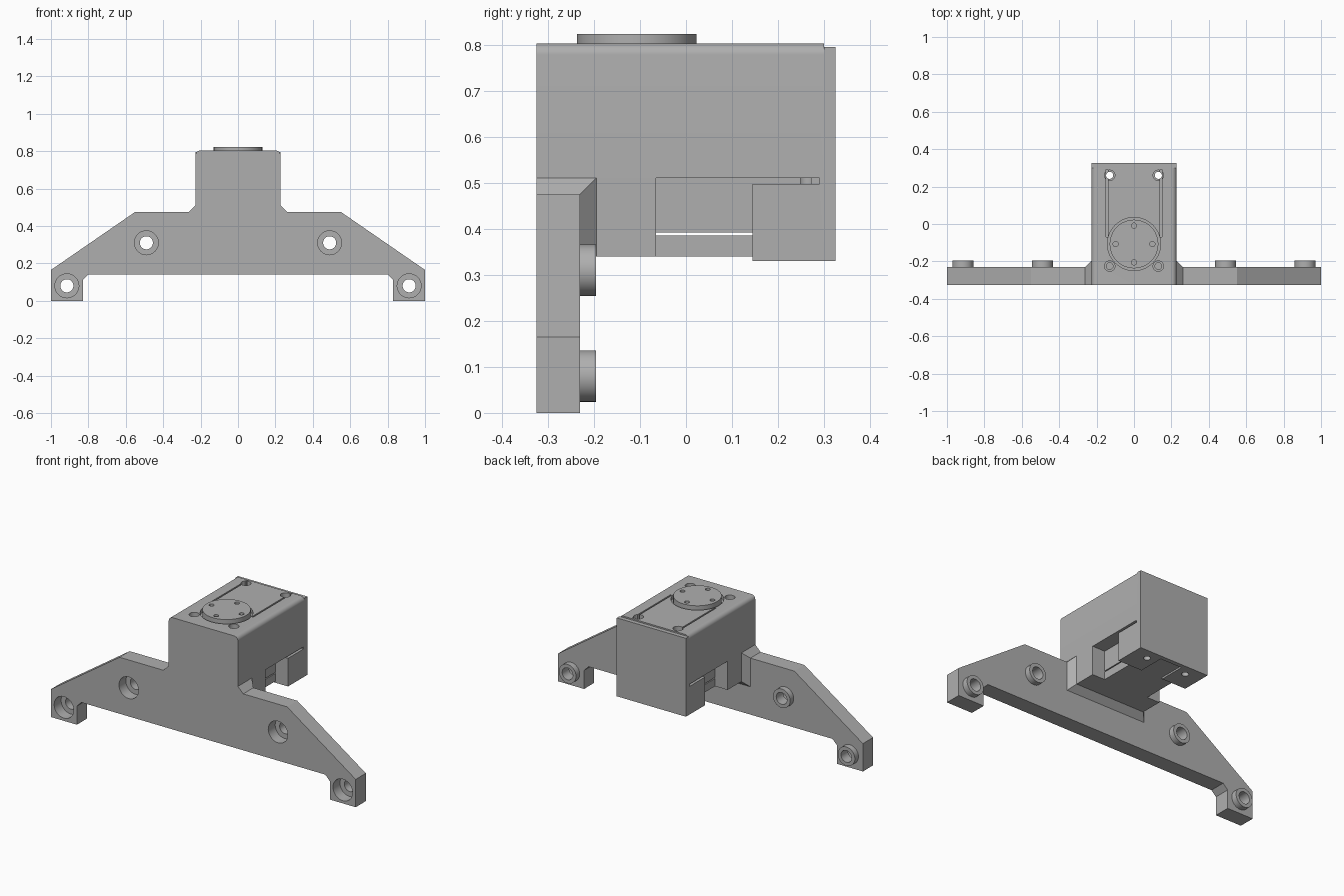
import bpy, bmesh, math
from mathutils import Matrix, Vector

if "Cube" in bpy.data.objects:
    bpy.data.objects.remove(bpy.data.objects["Cube"])

grey = bpy.data.materials.new("plain_grey")
grey.diffuse_color = (0.43, 0.43, 0.43, 1)
grey.use_nodes = True
grey.node_tree.nodes["Principled BSDF"].inputs["Base Color"].default_value = grey.diffuse_color


def make(name, bm):
    bmesh.ops.recalc_face_normals(bm, faces=bm.faces)
    me = bpy.data.meshes.new(name)
    bm.to_mesh(me)
    bm.free()
    me.materials.append(grey)
    ob = bpy.data.objects.new(name, me)
    bpy.context.collection.objects.link(ob)
    return ob


def prism(name, pts, y0, y1):
    """Front profile (x, z) extruded along y."""
    bm = bmesh.new()
    f = bm.faces.new([bm.verts.new((x, y0, z)) for x, z in pts])
    r = bmesh.ops.extrude_face_region(bm, geom=[f])
    vs = [v for v in r["geom"] if isinstance(v, bmesh.types.BMVert)]
    bmesh.ops.translate(bm, verts=vs, vec=(0, y1 - y0, 0))
    return make(name, bm)


def block(name, x0, x1, y0, y1, z0, z1):
    return prism(name, [(x0, z0), (x1, z0), (x1, z1), (x0, z1)], y0, y1)


def cyl(name, r, a, b, n=40):
    """Cylinder from point a to point b."""
    a, b = Vector(a), Vector(b)
    d = b - a
    m = Matrix.Translation((a + b) / 2) @ d.to_track_quat("Z", "Y").to_matrix().to_4x4()
    bm = bmesh.new()
    bmesh.ops.create_cone(bm, cap_ends=True, segments=n, radius1=r, radius2=r,
                          depth=d.length, matrix=m)
    return make(name, bm)


def boolean(ob, others, op):
    bpy.context.view_layer.objects.active = ob
    for o in others:
        m = ob.modifiers.new("bool", "BOOLEAN")
        m.operation, m.solver, m.object = op, "EXACT", o
        bpy.ops.object.modifier_apply(modifier=m.name)
        bpy.data.objects.remove(o)


def smooth(ob):
    bpy.ops.object.select_all(action="DESELECT")
    ob.select_set(True)
    bpy.context.view_layer.objects.active = ob
    bpy.ops.object.shade_smooth_by_angle(angle=math.radians(30))


# Housing with rounded long top edges
R, W, TOP = 0.025, 0.227, 0.803
arc = [(W - R + R * math.cos(t), TOP - R + R * math.sin(t))
       for t in [i * math.pi / 16 for i in range(9)]]
half = [(W, 0.34)] + arc
body = prism("bracket_housing", half + [(-x, z) for x, z in reversed(half)], -0.325, 0.30)

# Winged mounting plate
wing = [(0.80, 0.14), (0.83, 0.11), (0.83, 0), (1, 0), (1, 0.165),
        (0.55, 0.475), (0.262, 0.475), (W, 0.51)]
plate = prism("plate", wing + [(-x, z) for x, z in reversed(wing)], -0.325, -0.23)

# Chamfered collar where the housing meets the plate
bm = bmesh.new()
for s in (-1, 1):
    for p in [(0.262, -0.23, 0.305), (0.262, -0.23, 0.475), (W, -0.195, 0.34),
              (W, -0.195, 0.51), (W, -0.23, 0.51),
              (0.262, -0.25, 0.305), (0.262, -0.25, 0.475), (W, -0.25, 0.51)]:
        bm.verts.new((s * p[0], p[1], p[2]))
bmesh.ops.convex_hull(bm, input=bm.verts)
collar = make("collar", bm)

# Bosses behind the plate and feet under the housing
centres = [(s * x, z) for s in (-1, 1) for x, z in ((0.49, 0.31), (0.915, 0.08))]
adds = [plate, collar]
adds += [cyl("boss", 0.056, (x, -0.26, z), (x, -0.196, z)) for x, z in centres]
adds += [block("foot", min(s * 0.07, s * W), max(s * 0.07, s * W), 0.145, 0.30, 0.33, 0.36)
         for s in (-1, 1)]
boolean(body, adds, "UNION")

cuts = []
# Counterbored mounting holes
for x, z in centres:
    cuts.append(cyl("bore", 0.064, (x, -0.35, z), (x, -0.26, z)))
    cuts.append(cyl("hole", 0.035, (x, -0.35, z), (x, -0.15, z)))
for s in (-1, 1):
    def side(a, b, *r):
        return block("cut", min(s * a, s * b), max(s * a, s * b), *r)
    # Side opening, narrow slit behind it, and long slot in the top
    cuts.append(side(0.145, 0.3, -0.065, 0.145, 0.2, 0.51))
    cuts.append(side(0.145, 0.3, 0.13, 0.29, 0.497, 0.51))
    cuts.append(side(0.140, 0.149, -0.07, 0.292, 0.6, 0.9))
    # Screw holes: rear pair goes through, front pair is blind
    cuts.append(cyl("bore", 0.028, (s * 0.13, 0.26, 0.74), (s * 0.13, 0.26, 0.9), 24))
    cuts.append(cyl("hole", 0.019, (s * 0.13, 0.26, 0.2), (s * 0.13, 0.26, 0.9), 24))
    cuts.append(cyl("bore", 0.028, (s * 0.13, -0.225, 0.76), (s * 0.13, -0.225, 0.9), 24))
    cuts.append(cyl("hole", 0.018, (s * 0.13, -0.225, 0.70), (s * 0.13, -0.225, 0.9), 24))
# Thin gap above the bottom panel, and round recess for the turning disc
cuts.append(block("gap", -0.3, 0.3, -0.065, 0.145, 0.386, 0.392))
cuts.append(cyl("recess", 0.142, (0, -0.107, 0.78), (0, -0.107, 0.9), 64))
boolean(body, cuts, "DIFFERENCE")
smooth(body)

# Back cover
block("back_cover", -W, W, 0.30, 0.325, 0.33, 0.795)

# Turning disc with four small holes
disc = cyl("turning_disc", 0.13, (0, -0.107, 0.77), (0, -0.107, 0.823), 64)
holes = []
for i in range(4):
    a = i * math.pi / 2
    x, y = 0.098 * math.cos(a), -0.107 + 0.098 * math.sin(a)
    holes.append(cyl("hole", 0.014, (x, y, 0.79), (x, y, 0.9), 16))
boolean(disc, holes, "DIFFERENCE")
smooth(disc)
